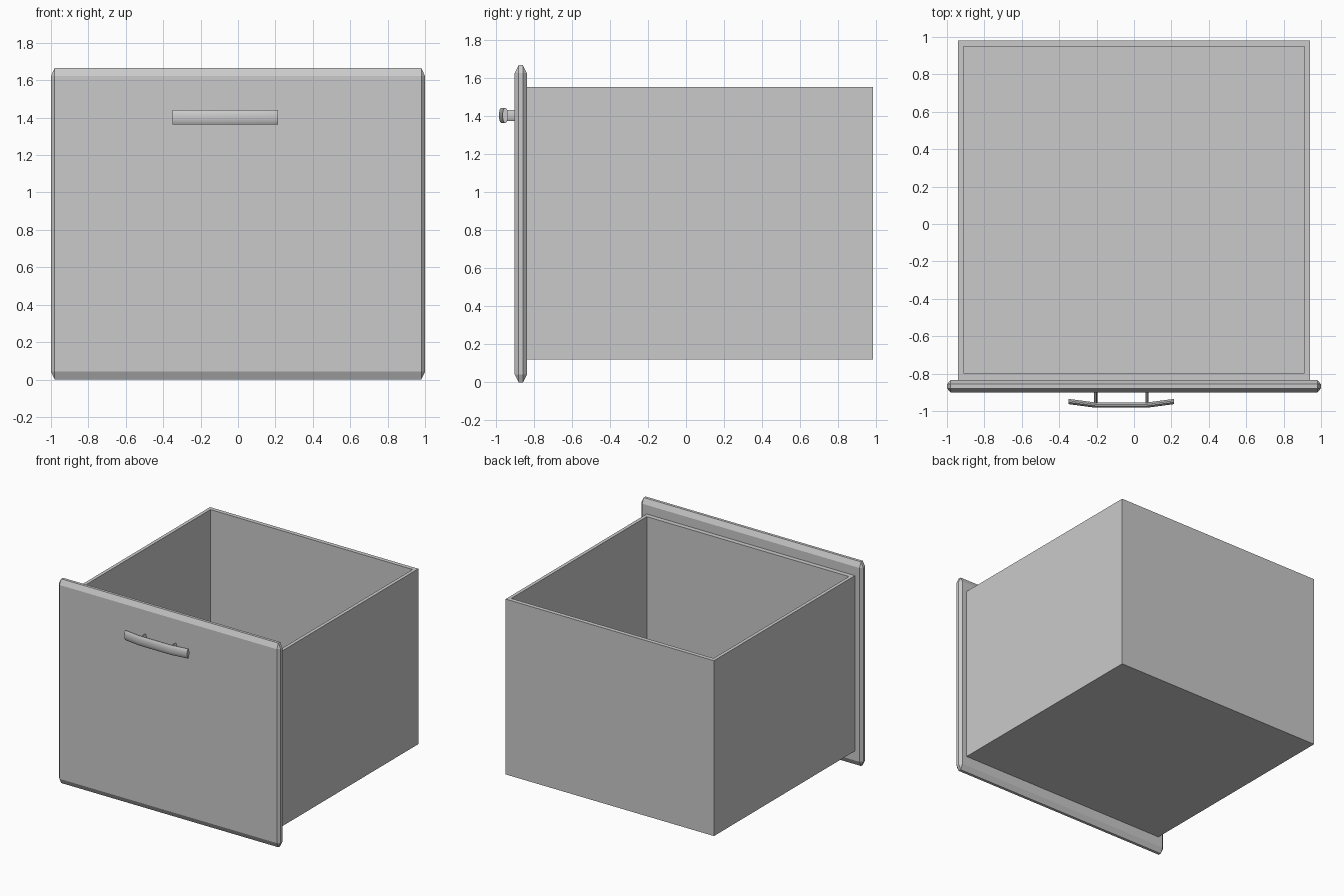
import bpy, bmesh, math
from mathutils import Vector

cube = bpy.data.objects.get("Cube")
if cube:
    bpy.data.objects.remove(cube, do_unlink=True)

grey = bpy.data.materials.new("light_grey")
grey.use_nodes = True
colour = (0.59, 0.59, 0.59, 1)
grey.diffuse_color = colour
grey.node_tree.nodes["Principled BSDF"].inputs["Base Color"].default_value = colour


def finish(name, bm, smooth=False):
    bmesh.ops.recalc_face_normals(bm, faces=bm.faces[:])
    mesh = bpy.data.meshes.new(name)
    bm.to_mesh(mesh)
    bm.free()
    mesh.materials.append(grey)
    obj = bpy.data.objects.new(name, mesh)
    bpy.context.collection.objects.link(obj)
    if smooth:
        bpy.ops.object.select_all(action='DESELECT')
        obj.select_set(True)
        bpy.context.view_layer.objects.active = obj
        bpy.ops.object.shade_smooth_by_angle(angle=math.radians(40))
    return obj


def chamfered_block(name, low, high, inset):
    """Block whose edges and corners are cut by a different amount per axis."""
    low, high, inset = Vector(low), Vector(high), Vector(inset)
    middle, half = (low + high) / 2, (high - low) / 2
    bm = bmesh.new()
    for axis in range(3):
        for sx in (-1, 1):
            for sy in (-1, 1):
                for sz in (-1, 1):
                    reach = half - inset
                    reach[axis] = half[axis]
                    bm.verts.new(middle + reach * Vector((sx, sy, sz)))
    bmesh.ops.convex_hull(bm, input=bm.verts[:])
    bmesh.ops.dissolve_limit(bm, angle_limit=0.01, verts=bm.verts[:], edges=bm.edges[:])
    return finish(name, bm)


def open_box(name, outer_low, outer_high, inner_low, inner_high):
    """Box open at the top, with walls and floor of real thickness."""
    bm = bmesh.new()

    def ring(low, high, z):
        return [bm.verts.new((x, y, z)) for x, y in (
            (low[0], low[1]), (high[0], low[1]), (high[0], high[1]), (low[0], high[1]))]

    top = outer_high[2]
    rings = [ring(outer_low, outer_high, outer_low[2]), ring(outer_low, outer_high, top),
             ring(inner_low, inner_high, top), ring(inner_low, inner_high, inner_low[2])]
    skin(bm, rings)
    return finish(name, bm)


def skin(bm, rings):
    for a, b in zip(rings, rings[1:]):
        n = len(a)
        for i in range(n):
            bm.faces.new((a[i], a[(i + 1) % n], b[(i + 1) % n], b[i]))
    bm.faces.new(rings[0])
    bm.faces.new(rings[-1])


def oval(bm, centre, u, v, sides):
    return [bm.verts.new(Vector(centre) + Vector(u) * math.cos(t) + Vector(v) * math.sin(t))
            for t in (2 * math.pi * (i + 0.5) / sides for i in range(sides))]


# Front panel and the drawer body behind it
chamfered_block("front_panel", (-1, -0.90, 0), (1, -0.835, 1.665), (0.02, 0.021, 0.042))
open_box("drawer_box", (-0.94, -0.835, 0.12), (0.94, 0.982, 1.55),
         (-0.912, -0.797, 0.15), (0.912, 0.948, 1.55))

# Bowed pull bar
HANDLE_X, HANDLE_Z = -0.068, 1.402
bm = bmesh.new()
path = [(-0.283, -0.949), (-0.14, -0.968), (0.14, -0.968), (0.283, -0.949)]
skin(bm, [oval(bm, (HANDLE_X + x, y, HANDLE_Z), (0, 0.0145, 0), (0, 0, 0.041), 12)
          for x, y in path])
finish("handle_bar", bm, True)

# Posts joining the bar to the panel
for side, offset in (("right", -0.137), ("left", 0.137)):
    bm = bmesh.new()
    skin(bm, [oval(bm, (HANDLE_X + offset, y, HANDLE_Z), (0.009, 0, 0), (0, 0, 0.03), 12)
              for y in (-0.965, -0.895)])
    finish(side + "_handle_post", bm, True)
